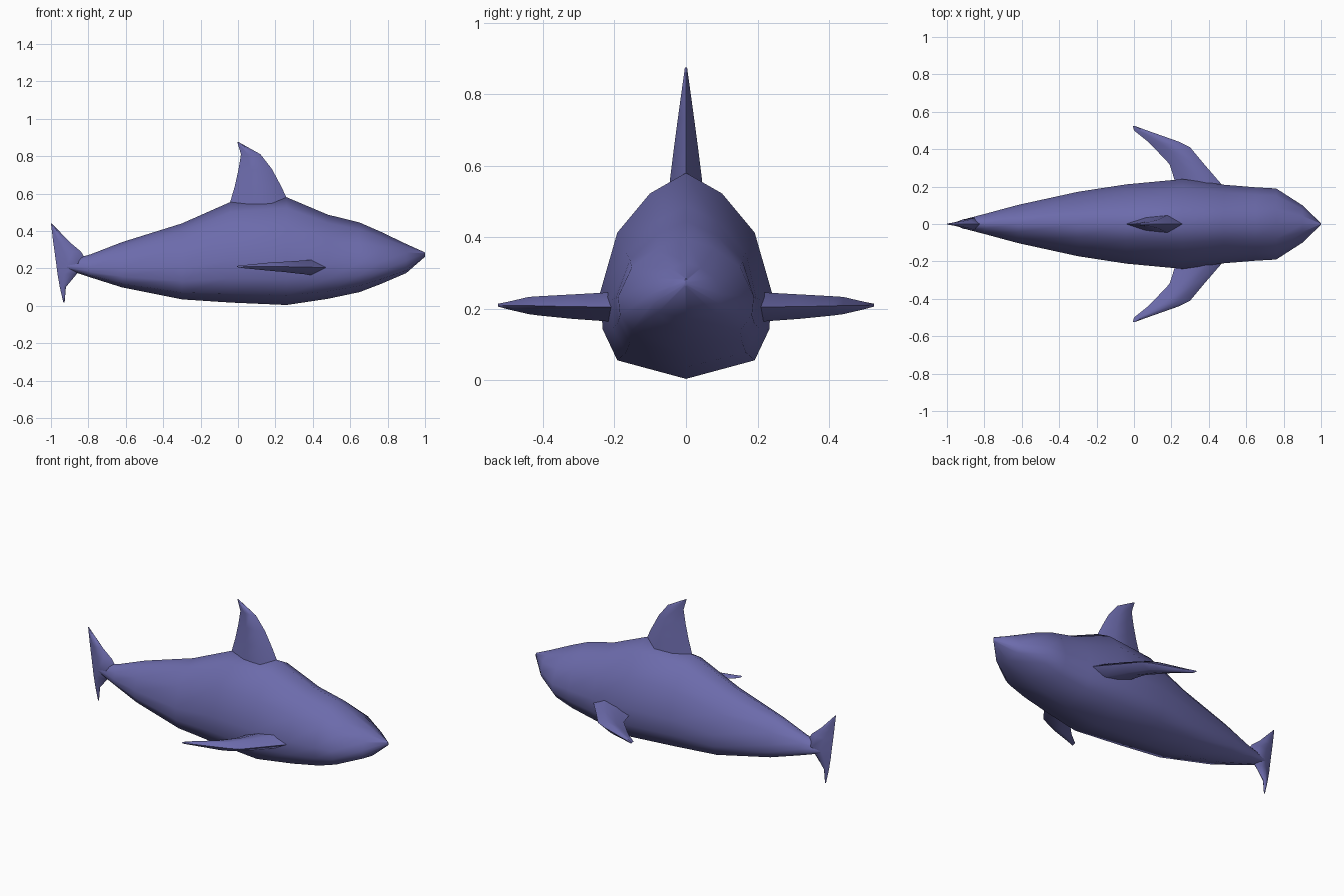
import bpy, bmesh, math

cube = bpy.data.objects.get("Cube")
if cube:
    bpy.data.objects.remove(cube, do_unlink=True)

skin = bpy.data.materials.new("slate_blue_skin")
skin.use_nodes = True
COLOR = (0.150, 0.147, 0.41, 1)
skin.diffuse_color = COLOR
bsdf = skin.node_tree.nodes["Principled BSDF"]
bsdf.inputs["Base Color"].default_value = COLOR
bsdf.inputs["Roughness"].default_value = 0.7


def loft(name, rings, angle):
    """Skin a list of equal-length point rings and cap both ends."""
    bm = bmesh.new()
    loops = [[bm.verts.new(p) for p in ring] for ring in rings]
    n = len(loops[0])
    for a, b in zip(loops, loops[1:]):
        for i in range(n):
            j = (i + 1) % n
            bm.faces.new((a[i], a[j], b[j], b[i]))
    bm.faces.new(loops[0])
    bm.faces.new(loops[-1])
    bmesh.ops.recalc_face_normals(bm, faces=bm.faces)
    mesh = bpy.data.meshes.new(name)
    bm.to_mesh(mesh)
    bm.free()
    mesh.materials.append(skin)
    obj = bpy.data.objects.new(name, mesh)
    bpy.context.collection.objects.link(obj)
    bpy.ops.object.select_all(action='DESELECT')
    obj.select_set(True)
    bpy.context.view_layer.objects.active = obj
    bpy.ops.object.shade_smooth_by_angle(angle=math.radians(angle))
    return obj


def fin_ring(front, back, half, place):
    """Six-sided blade section, thickest a little behind its leading edge."""
    a, b = front + (back - front) * 0.3, front + (back - front) * 0.65
    pts = [(front, 0), (a, half), (b, half * 0.75), (back, 0),
           (b, -half * 0.75), (a, -half)]
    return [place(x, t) for x, t in pts]


# Body: half cross-section as (width fraction, height fraction), keel to back
half_section = [(0, 0), (0.8, 0.09), (0.97, 0.24), (1, 0.42),
                (0.8, 0.71), (0.42, 0.9), (0, 1)]
section = half_section + [(-w, h) for w, h in half_section[-2:0:-1]]

# x, bottom, top, half width
stations = [(1.0, 0.262, 0.285, 0.004), (0.9, 0.175, 0.33, 0.10),
            (0.76, 0.115, 0.397, 0.19), (0.65, 0.073, 0.445, 0.196),
            (0.48, 0.037, 0.487, 0.21), (0.26, 0.004, 0.58, 0.24),
            (-0.04, 0.017, 0.555, 0.212), (-0.3, 0.034, 0.44, 0.172),
            (-0.62, 0.098, 0.34, 0.102), (-0.79, 0.152, 0.274, 0.056),
            (-0.92, 0.195, 0.24, 0.022)]
loft("body", [[(x, w * hw, lo + h * (hi - lo)) for w, h in section]
              for x, lo, hi, hw in stations], 60)

# Dorsal fin: height, front x, back x, half thickness
dorsal = [(0.48, 0.31, -0.08, 0.05), (0.56, 0.268, -0.04, 0.045),
          (0.64, 0.23, -0.017, 0.035), (0.73, 0.182, 0.003, 0.023),
          (0.81, 0.12, 0.016, 0.012), (0.875, 0.003, -0.004, 0.003)]
loft("dorsal_fin", [fin_ring(f, b, t, lambda x, y, z=z: (x, y, z))
                    for z, f, b, t in dorsal], 70)

# Tail fin: height, front x, back x, half thickness
tail = [(0.018, -0.927, -0.934, 0.003), (0.10, -0.92, -0.953, 0.012),
        (0.17, -0.862, -0.965, 0.022), (0.225, -0.80, -0.972, 0.034),
        (0.29, -0.84, -0.981, 0.022), (0.34, -0.90, -0.988, 0.013),
        (0.44, -0.995, -1.0, 0.003)]
loft("tail_fin", [fin_ring(f, b, t, lambda x, y, z=z: (x, y, z))
                  for z, f, b, t in tail], 70)

# Pectoral fins: span, front x, back x, half thickness, height
pectoral = [(0.15, 0.52, 0.24, 0.042, 0.205), (0.21, 0.47, 0.225, 0.041, 0.205),
            (0.32, 0.375, 0.19, 0.034, 0.206), (0.41, 0.30, 0.105, 0.027, 0.208),
            (0.44, 0.24, 0.075, 0.024, 0.209), (0.50, 0.07, 0.0, 0.010, 0.209),
            (0.525, 0.002, -0.006, 0.004, 0.21)]
for side, label in ((1, "rear"), (-1, "front")):
    loft("pectoral_fin_" + label,
         [fin_ring(f, b, t, lambda x, d, s=s, z=z: (x, side * s, z + d))
          for s, f, b, t, z in pectoral], 60)
